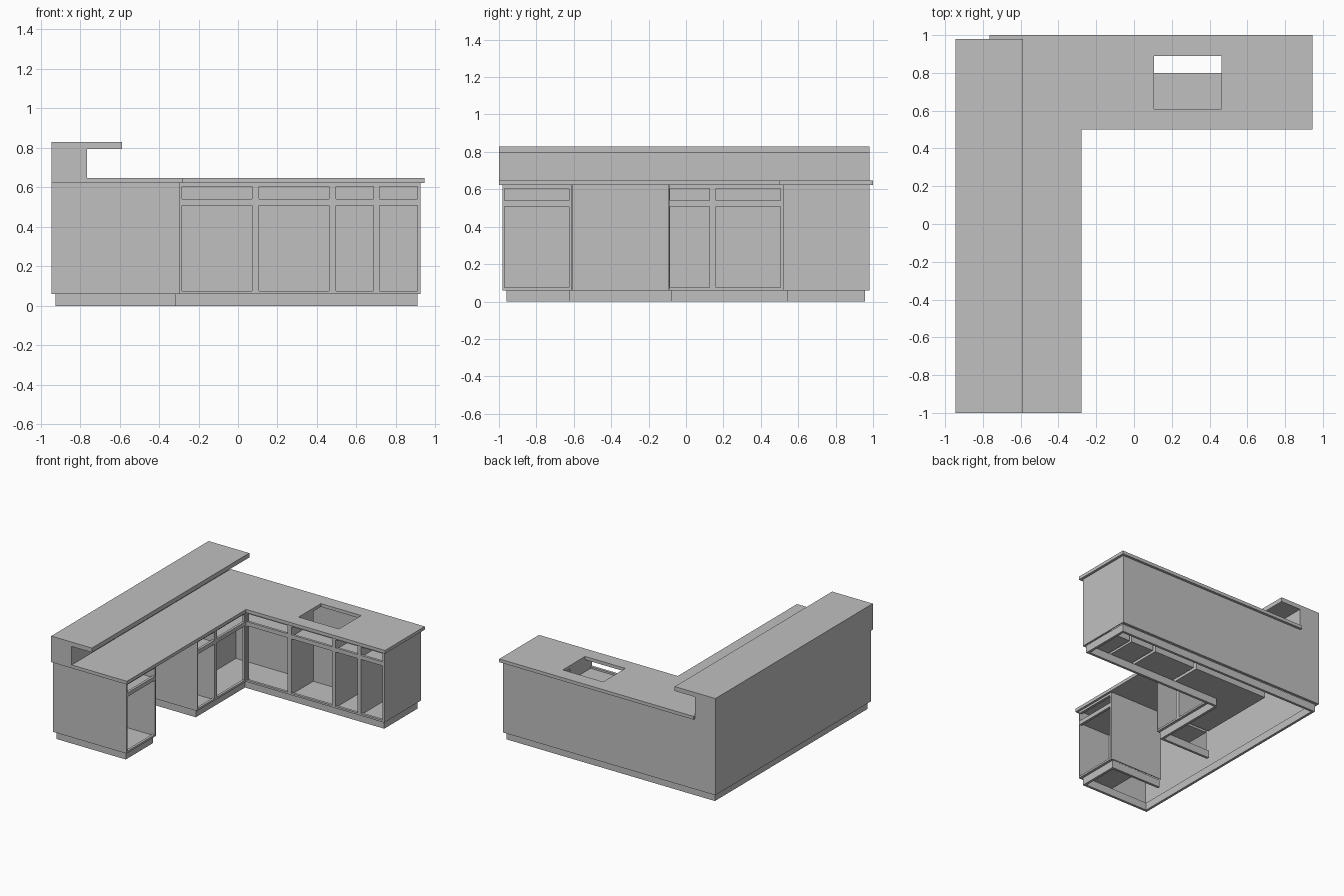
import bpy
import bmesh
from mathutils import Vector

cube = bpy.data.objects.get("Cube")
if cube:
    bpy.data.objects.remove(cube, do_unlink=True)

grey = bpy.data.materials.new("plain_grey")
grey.use_nodes = True
grey.diffuse_color = (0.53, 0.53, 0.53, 1)
grey.node_tree.nodes["Principled BSDF"].inputs["Base Color"].default_value = grey.diffuse_color


def prism(name, points, direction):
    """Extrude a flat outline into a solid."""
    bm = bmesh.new()
    face = bm.faces.new([bm.verts.new(p) for p in points])
    result = bmesh.ops.extrude_face_region(bm, geom=[face])
    moved = [g for g in result["geom"] if isinstance(g, bmesh.types.BMVert)]
    bmesh.ops.translate(bm, verts=moved, vec=Vector(direction))
    bmesh.ops.recalc_face_normals(bm, faces=bm.faces)
    mesh = bpy.data.meshes.new(name)
    bm.to_mesh(mesh)
    bm.free()
    mesh.materials.append(grey)
    obj = bpy.data.objects.new(name, mesh)
    bpy.context.collection.objects.link(obj)
    return obj


def slab(name, outline, z):
    return prism(name, [(px, py, z[0]) for px, py in outline], (0, 0, z[1] - z[0]))


def box(name, x, y, z):
    return slab(name, [(x[0], y[0]), (x[1], y[0]), (x[1], y[1]), (x[0], y[1])], z)


T, THIN = 0.02, 0.006         # board thicknesses
LEFT, INNER, RIGHT = -0.945, -0.295, 0.925
FRONT, RUN, BACK = -0.98, 0.52, 0.98
WALL = -0.765                 # inner face of the raised bar
REAR, SIDE_REAR = 0.80, -0.58  # rear panels of the two cabinet runs
BASE, TOP = 0.06, 0.622
DOOR_LOW, DOOR_TOP, DRAWER_LOW, DRAWER_TOP = 0.075, 0.508, 0.54, 0.605
FLOOR = (BASE, BASE + THIN)
SHELF = (0.52, 0.52 + THIN)
FULL = (BASE, TOP)


def face_frame(name, start, end, openings, place):
    """Stiles between the openings, and rails above and below each one."""
    edges = [start] + [v for o in openings for v in o] + [end]
    for a, b in zip(edges[::2], edges[1::2]):
        place(name + "_stile", (a, b), FULL)
    for o in openings:
        for z in ((BASE, DOOR_LOW), (DOOR_TOP, DRAWER_LOW), (DRAWER_TOP, TOP)):
            place(name + "_rail", o, z)


def place_back(name, span, z):
    box(name, span, (RUN, RUN + T), z)


def place_side(name, span, z):
    box(name, (INNER - T, INNER), span, z)


# Face frames
back_openings = [(-0.283, 0.07), (0.107, 0.462), (0.497, 0.687), (0.718, 0.91)]
face_frame("back_run", INNER, RIGHT, back_openings, place_back)
face_frame("front_cabinet", FRONT, -0.61, [(-0.97, -0.625)], place_side)
face_frame("corner_cabinet", -0.09, RUN, [(-0.085, 0.125), (0.16, 0.505)], place_side)

# Outer walls
box("left_wall", (LEFT, LEFT + T), (FRONT, BACK), FULL)
box("back_wall", (LEFT + T, RIGHT), (BACK - T, BACK), FULL)
box("front_end_panel", (LEFT + T, INNER - T), (FRONT, FRONT + THIN), FULL)
box("right_end_panel", (RIGHT - THIN, RIGHT), (RUN + T, BACK - T), FULL)

# Back run carcasses, the sink one open behind its drawer space
for i, (a, b) in enumerate(back_openings[1:]):
    span, depth = (a, b), (RUN + T, REAR)
    box("back_carcass_side", (a - THIN, a), depth, FULL)
    box("back_carcass_side", (b, b + THIN), depth, FULL)
    box("back_carcass_floor", span, depth, FLOOR)
    box("drawer_shelf", span, depth, SHELF)
    box("back_carcass_rear", span, (REAR - THIN, REAR), (BASE, SHELF[0] if i == 0 else TOP))

# Side run carcasses
for a, b in ((-0.97, -0.625), (-0.085, 0.125)):
    span, depth = (a, b), (SIDE_REAR, INNER - T)
    box("side_carcass_side", depth, (a - THIN, a), FULL)
    box("side_carcass_side", depth, (b, b + THIN), FULL)
    box("side_carcass_floor", depth, span, FLOOR)
    box("drawer_shelf", depth, span, SHELF)
    box("side_carcass_rear", (SIDE_REAR, SIDE_REAR + THIN), span, FULL)

# Corner carcass
corner = [(SIDE_REAR, 0.16), (INNER - T, 0.16), (INNER - T, RUN + T),
          (0.07, RUN + T), (0.07, REAR), (SIDE_REAR, REAR)]
slab("corner_floor", corner, FLOOR)
slab("corner_shelf", corner, SHELF)
box("corner_side", (SIDE_REAR, INNER - T), (0.16 - THIN, 0.16), FULL)
box("corner_end", (0.07, 0.07 + THIN), (RUN + T, REAR), FULL)
box("corner_rear", (SIDE_REAR, 0.07), (REAR - THIN, REAR), FULL)
box("corner_left", (SIDE_REAR, SIDE_REAR + THIN), (0.16, REAR - THIN), FULL)

# Panels on both sides of the appliance gap
for y in (-0.612, -0.093):
    box("gap_panel", (WALL, INNER - T), (y, y + THIN), FULL)

# Recessed toe kicks
K = (0, BASE)
kl, ki, kr = -0.925, -0.316, 0.91
kf, kn, kb = -0.96, 0.54, 0.957
box("left_kick", (kl, kl + T), (kf, kb), K)
box("back_kick", (kl + T, kr), (kb - T, kb), K)
box("right_kick", (kr - T, kr), (kn, kb - T), K)
box("back_run_kick", (ki, kr - T), (kn, kn + T), K)
box("front_kick", (kl + T, ki), (kf, kf + T), K)
for y0, y1 in ((kf + T, -0.62), (-0.08, kn)):
    box("side_kick", (ki - T, ki), (y0, y1), K)
for y0 in (-0.64, -0.08):
    box("gap_kick", (WALL, ki - T), (y0, y0 + T), K)

# L-shaped worktop with sink cutout
outline = [(WALL, -1), (-0.278, -1), (-0.278, 0.5), (0.945, 0.5), (0.945, 1), (WALL, 1)]
worktop = slab("worktop", outline, (TOP, 0.648))
cutter = box("sink_cutter", (0.107, 0.462), (0.61, 0.89), (0.6, 0.7))
cut = worktop.modifiers.new("sink_hole", "BOOLEAN")
cut.operation = "DIFFERENCE"
cut.solver = "EXACT"
cut.object = cutter
cutter.hide_render = True
cutter.display_type = "WIRE"
cutter.hide_set(True)

# Raised bar with overhanging shelf
profile = [(LEFT, TOP), (WALL, TOP), (WALL, 0.795), (-0.587, 0.795), (-0.587, 0.83), (LEFT, 0.83)]
prism("raised_bar", [(x, -1, z) for x, z in profile], (0, 1.98, 0))
